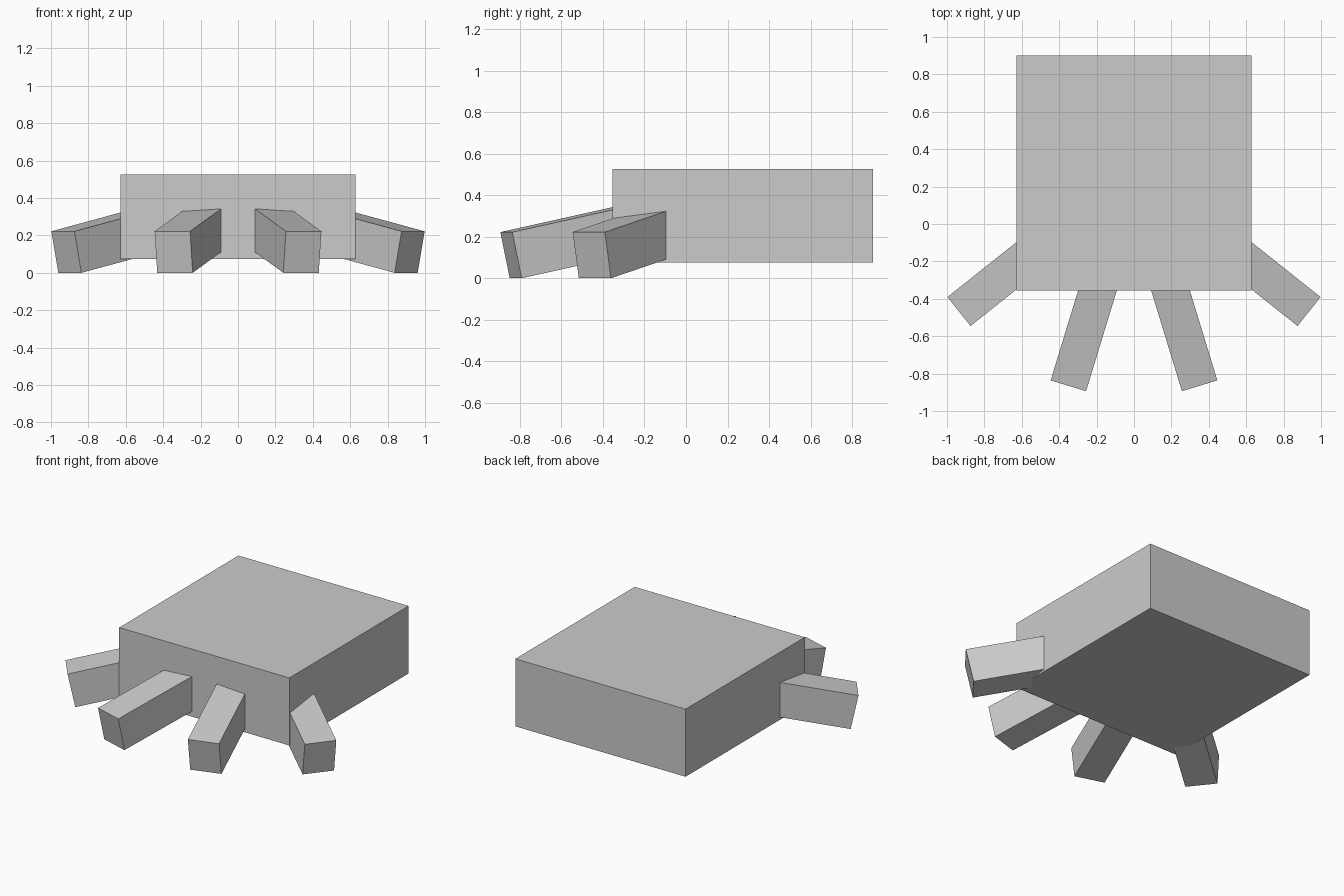
import bpy
from math import radians
from mathutils import Matrix, Vector

if "Cube" in bpy.data.objects:
    bpy.data.objects.remove(bpy.data.objects["Cube"])

grey = bpy.data.materials.new("plain grey")
grey.diffuse_color = (0.6, 0.6, 0.6, 1)
grey.use_nodes = True
grey.node_tree.nodes["Principled BSDF"].inputs["Base Color"].default_value = grey.diffuse_color


def box(name, lo, hi, matrix=Matrix()):
    """Box between two corners, placed by a matrix."""
    lo, hi = Vector(lo), Vector(hi)
    bpy.ops.mesh.primitive_cube_add(size=1)
    ob = bpy.context.object
    ob.name = name
    place = Matrix.Translation((lo + hi) / 2) @ Matrix.Diagonal((*(hi - lo), 1))
    ob.data.transform(matrix @ place)
    ob.data.materials.append(grey)
    return ob


# Flat square body
box("body", (-0.627, -0.355, 0.075), (0.627, 0.9, 0.525))

# Legs: splay angle from the front, and the middle of the upper outer edge
legs = {"inner_leg": (17, (0.351, -0.865, 0.222)),
        "outer_leg": (51.5, (0.936, -0.468, 0.222))}
for name, (splay, tip) in legs.items():
    for side, label in ((1, "right"), (-1, "left")):
        place = (Matrix.Translation((side * tip[0], tip[1], tip[2]))
                 @ Matrix.Rotation(radians(side * splay), 4, 'Z')
                 @ Matrix.Rotation(radians(12), 4, 'X'))
        # The inner end is buried in the body
        box(f"{name}_{label}", (-0.099, 0, -0.227), (0.099, 0.8, 0), place)
